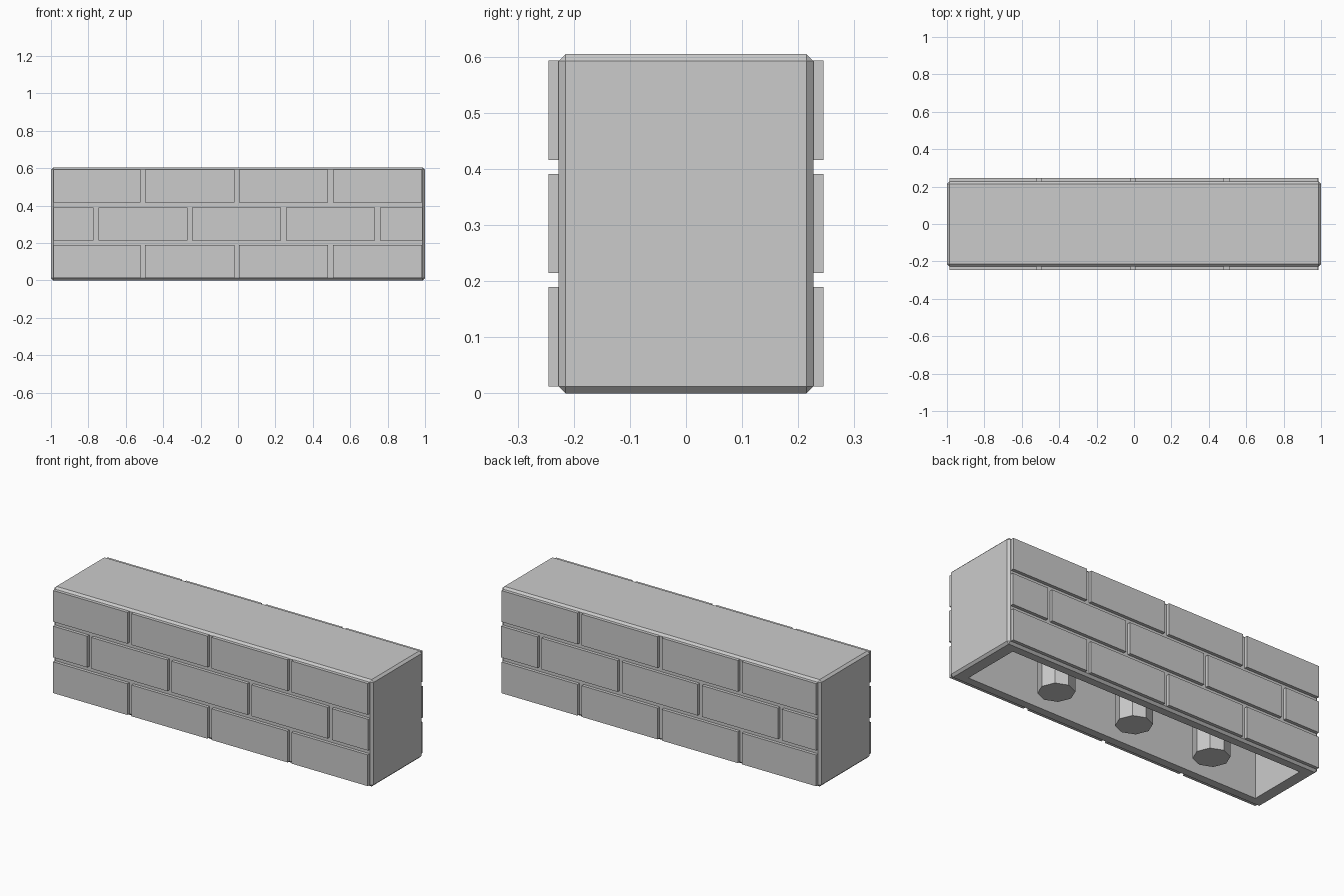
import bpy
import bmesh
from math import copysign
from mathutils import Matrix, Vector

cube = bpy.data.objects.get("Cube")
if cube:
    bpy.data.objects.remove(cube, do_unlink=True)

grey = bpy.data.materials.new("plain_grey")
grey.use_nodes = True
colour = (0.6, 0.6, 0.6, 1)
grey.diffuse_color = colour
grey.node_tree.nodes["Principled BSDF"].inputs["Base Color"].default_value = colour

LENGTH, DEPTH, HEIGHT, CHAMFER = 2.0, 0.454, 0.605, 0.0125
CAVITY_X, CAVITY_Y, CEILING = 0.925, 0.17, 0.53
FACE_Y = 0.245
ROW_HEIGHT, ROW_STEP = 0.177, 0.202
BRICK_STEP, GAP, END_X = 0.502, 0.026, 0.987


def finish(bm, name):
    mesh = bpy.data.meshes.new(name)
    bm.to_mesh(mesh)
    bm.free()
    mesh.materials.append(grey)
    obj = bpy.data.objects.new(name, mesh)
    bpy.context.collection.objects.link(obj)
    return obj


def add_box(bm, low, high):
    low, high = Vector(low), Vector(high)
    matrix = Matrix.Translation((low + high) / 2) @ Matrix.Diagonal((*(high - low), 1))
    bmesh.ops.create_cube(bm, size=1, matrix=matrix)


# Chamfered hollow body, open underneath
bm = bmesh.new()
add_box(bm, (-LENGTH / 2, -DEPTH / 2, 0), (LENGTH / 2, DEPTH / 2, HEIGHT))
bmesh.ops.bevel(bm, geom=bm.edges[:], offset=CHAMFER, segments=1, affect='EDGES')
bm.normal_update()
bottom = min(bm.faces, key=lambda f: f.normal.z)
bmesh.ops.inset_region(bm, faces=[bottom], thickness=0.04)
for v in bottom.verts:
    v.co.x = copysign(CAVITY_X, v.co.x)
    v.co.y = copysign(CAVITY_Y, v.co.y)
roof = bmesh.ops.extrude_discrete_faces(bm, faces=[bottom])["faces"][0]
for v in roof.verts:
    v.co.z = CEILING
bmesh.ops.recalc_face_normals(bm, faces=bm.faces[:])
finish(bm, "body")

# Raised masonry courses; the middle course is offset by half a brick
for side, name in ((-1, "front"), (1, "back")):
    bm = bmesh.new()
    for row in range(3):
        z = CHAMFER + row * ROW_STEP
        start = -0.998 - (BRICK_STEP / 2 if row == 1 else 0)
        for i in range(5):
            left = max(start + i * BRICK_STEP, -END_X)
            right = min(start + (i + 1) * BRICK_STEP - GAP, END_X)
            if right - left < 0.05:
                continue
            y0, y1 = sorted((side * 0.22, side * FACE_Y))
            add_box(bm, (left, y0, z), (right, y1, z + ROW_HEIGHT))
    finish(bm, name + "_masonry")

# Eight-sided posts inside the cavity
for i, name in enumerate(("right", "middle", "left")):
    bm = bmesh.new()
    bmesh.ops.create_cone(bm, cap_ends=True, segments=8, radius1=0.094, radius2=0.094,
                          depth=CEILING,
                          matrix=Matrix.Translation(((i - 1) * 0.5, 0, CEILING / 2)))
    finish(bm, name + "_post")
